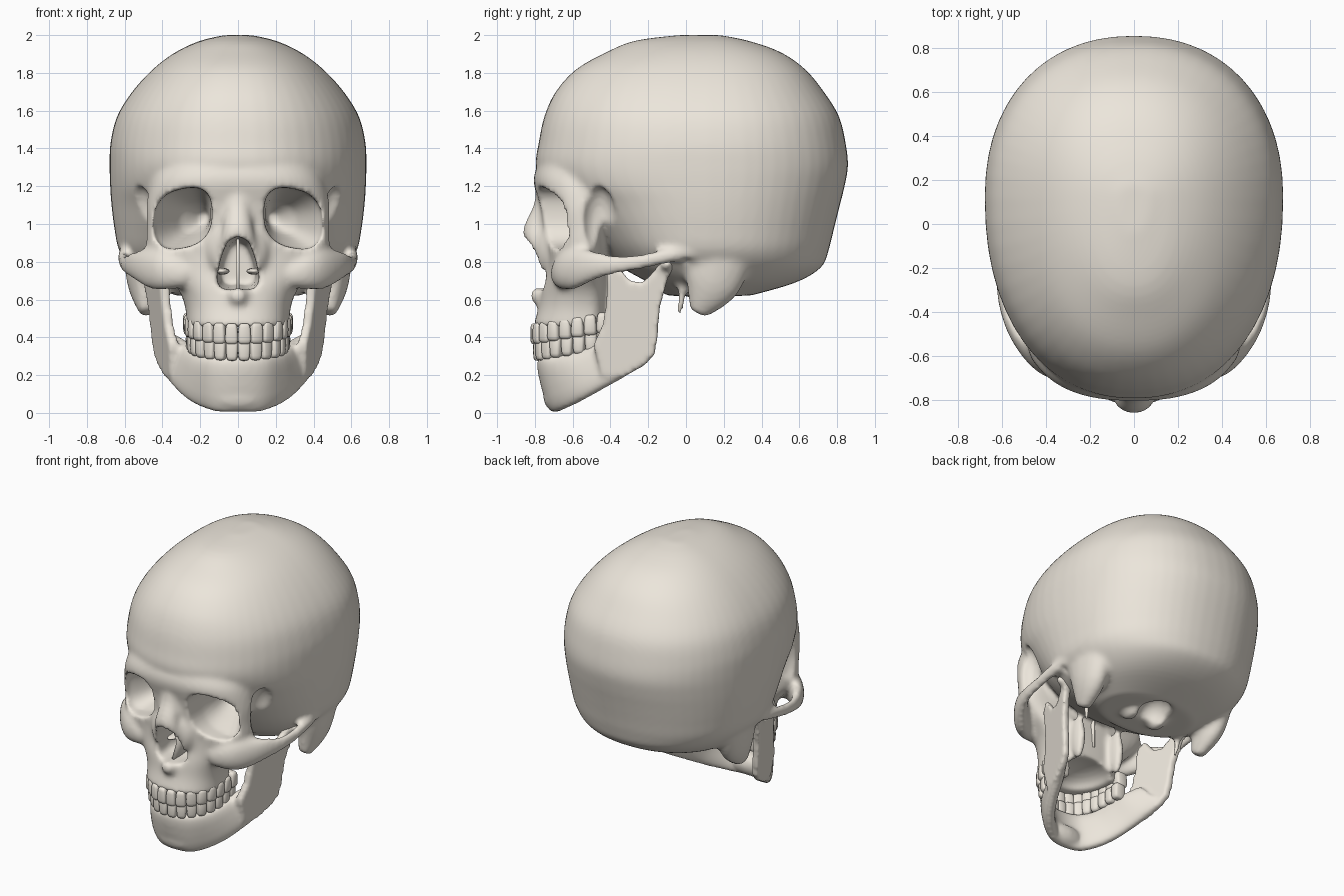
import bpy, bmesh, math
from mathutils import Vector, Matrix

if "Cube" in bpy.data.objects:
    bpy.data.objects.remove(bpy.data.objects["Cube"])

bone = bpy.data.materials.new("bone")
bone.diffuse_color = (.84, .79, .71, 1)
bone.use_nodes = True
bone.node_tree.nodes["Principled BSDF"].inputs["Base Color"].default_value = bone.diffuse_color


def spline(rows, k=5):
    """Catmull-Rom interpolation of rows of numbers."""
    p = [rows[0]] + list(rows) + [rows[-1]]
    out = []
    for i in range(1, len(p) - 2):
        for j in range(k):
            t = j / k
            out.append([0.5 * (2 * b + (c - a) * t + (2 * a - 5 * b + 4 * c - d) * t * t
                               + (3 * b - a - 3 * c + d) * t ** 3)
                        for a, b, c, d in zip(*p[i - 1:i + 3])])
    return out + [list(rows[-1])]


def sup(t, n):
    """Point on a unit superellipse."""
    c, s = math.cos(t), math.sin(t)
    return (math.copysign(abs(c) ** (2 / n), c), math.copysign(abs(s) ** (2 / n), s))


def circle(n, count):
    return [sup(2 * math.pi * i / count, n) for i in range(count)]


def loft(bm, rings):
    vs = [[bm.verts.new(p) for p in r] for r in rings]
    m = len(vs[0])
    for a, b in zip(vs, vs[1:]):
        for i in range(m):
            bm.faces.new((a[i], a[(i + 1) % m], b[(i + 1) % m], b[i]))
    bm.faces.new(vs[0])
    bm.faces.new(vs[-1][::-1])


def egg_loft(bm, rows, yc, n):
    """Stack of egg-shaped level rings: z, front y, back y, half width."""
    loft(bm, [[(w * c, yc + (yb - yc if s > 0 else yc - yf) * s, z) for c, s in circle(n, 56)]
              for z, yf, yb, w in spline(rows)])


def tube(bm, rows, side=1, ref=(0, 0, 1)):
    """Swept ellipse: x, y, z, radius across, radius along ref."""
    rows = spline([(side * r[0],) + tuple(r[1:]) for r in rows])
    rings = []
    for i, r in enumerate(rows):
        t = Vector(rows[min(i + 1, len(rows) - 1)][:3]) - Vector(rows[max(i - 1, 0)][:3])
        a = t.cross(Vector(ref)).normalized()
        b = a.cross(t).normalized()
        rings.append([Vector(r[:3]) + a * r[3] * c + b * r[4] * s for c, s in circle(2, 16)])
    loft(bm, rings)


def blob(bm, c, r, side=1):
    bmesh.ops.create_uvsphere(bm, u_segments=24, v_segments=14, radius=1,
                              matrix=Matrix.Translation((side * c[0], c[1], c[2])) @ Matrix.Diagonal((*r, 1)))


def finish(bm, name):
    bmesh.ops.recalc_face_normals(bm, faces=bm.faces)
    for f in bm.faces:
        f.smooth = True
    me = bpy.data.meshes.new(name)
    bm.to_mesh(me)
    bm.free()
    me.materials.append(bone)
    ob = bpy.data.objects.new(name, me)
    bpy.context.collection.objects.link(ob)
    return ob


def fuse(ob, size):
    m = ob.modifiers.new("fuse", 'REMESH')
    m.mode, m.voxel_size, m.use_smooth_shade = 'VOXEL', size, True


def soften(ob, n):
    m = ob.modifiers.new("soften", 'SMOOTH')
    m.factor, m.iterations = 0.5, n


# Braincase
bm = bmesh.new()
egg_loft(bm, [(2.0, -.04, .18, .07), (1.97, -.27, .33, .2), (1.91, -.42, .5, .33), (1.82, -.58, .63, .45),
              (1.7, -.69, .73, .56), (1.57, -.75, .81, .64), (1.43, -.78, .845, .675),
              (1.31, -.795, .858, .68), (1.2, -.745, .84, .677), (1.1, -.63, .815, .67), (.98, -.53, .785, .655),
              (.86, -.43, .755, .63), (.77, -.34, .715, .565), (.69, -.2, .58, .47),
              (.62, -.1, .34, .33)], .12, 2.2)
# Face block: brow, orbit rims, upper jaw
egg_loft(bm, [(1.46, -.735, -.3, .33), (1.34, -.775, -.3, .39), (1.23, -.807, -.3, .455), (1.1, -.775, -.36, .485),
              (.98, -.755, -.41, .485), (.86, -.735, -.43, .48), (.76, -.74, -.42, .41), (.66, -.765, -.41, .32),
              (.56, -.78, -.41, .28), (.455, -.81, -.42, .272)], -.52, 2.4)
# Nose bridge, nose rim and spine
tube(bm, [(0, -.74, 1.18, .07, .05), (0, -.755, 1.07, .07, .06), (0, -.8, .95, .085, .065),
          (0, -.78, .87, .11, .05)], ref=(0, -1, 0))
blob(bm, (0, -.72, .86), (.17, .09, .17))
blob(bm, (0, -.75, .62), (.06, .075, .06))
for s in (1, -1):
    # Cheekbone and arch
    tube(bm, [(.27, -.66, .73, .06, .07), (.37, -.645, .75, .06, .1), (.45, -.59, .765, .055, .11),
              (.535, -.49, .78, .04, .08), (.59, -.37, .785, .026, .05), (.605, -.24, .8, .026, .042),
              (.605, -.1, .83, .03, .04), (.58, .06, .86, .04, .05)], s)
    # Mastoid, styloid spike, pterygoid plate, occipital condyle
    tube(bm, [(.5, .17, .87, .11, .2), (.5, .135, .68, .085, .15), (.48, .06, .53, .04, .05)], s, (0, 1, 0))
    tube(bm, [(.4, .0, .76, .04, .04), (.385, -.02, .64, .025, .025), (.37, -.035, .52, .018, .018)], s, (0, 1, 0))
    blob(bm, (.16, -.37, .62), (.035, .06, .16), s)
    blob(bm, (.11, .1, .62), (.045, .08, .05), s)
skull = finish(bm, "cranium")

# Cutters: orbits, ear canals, temple hollows, nasal opening, palate, foramen
bm = bmesh.new()
for s in (1, -1):
    loft(bm, [[(s * (cx + .158 * k * c), y, 1.03 + k * (.16 * d - .03 * c)) for c, d in circle(2.6, 32)]
              for y, k, cx in ((-1, 1, .294), (-.6, .97, .291), (-.5, .75, .265), (-.38, .5, .23), (-.29, .18, .18))])
    blob(bm, (.62, -.0, .79), (.06, .03, .035), s)
    blob(bm, (.515, -.46, 1.02), (.09, .09, .18), s)
half = [(.0, .935), (.055, .91), (.09, .82), (.112, .72), (.1, .665), (.045, .65)]
pear = half + [(0, .66)] + [(-x, z) for x, z in half[:0:-1]]
loft(bm, [[(x * k, y, .78 + (z - .78) * k) for x, z in pear] for y, k in ((-1, 1), (-.65, 1), (-.45, .8))])
blob(bm, (0, -.5, .44), (.18, .23, .1))
blob(bm, (0, .2, .6), (.1, .13, .12))
cutter = finish(bm, "cutter")
cutter.hide_render = True
cutter.display_type = 'WIRE'

fuse(skull, .016)
cut = skull.modifiers.new("openings", 'BOOLEAN')
cut.operation, cut.object, cut.solver = 'DIFFERENCE', cutter, 'EXACT'
fuse(skull, .015)
soften(skull, 6)

# Nasal septum and side conchae
bm = bmesh.new()
loft(bm, [[(x, y, z) for y, z in ((-.74, .65), (-.68, .76), (-.74, .9), (-.4, .95), (-.4, .62))] for x in (-.008, .008)])
for s in (1, -1):
    blob(bm, (.085, -.56, .75), (.04, .1, .018), s)
finish(bm, "nasal_septum")

# Lower jaw body: swept section between a tooth-side line and a bottom line
bm = bmesh.new()
rows = [(0, -.765, .3, 0, -.69, .003, .042), (.13, -.73, .3, .12, -.665, .008, .042),
        (.2, -.64, .31, .235, -.565, .055, .042), (.24, -.53, .34, .315, -.45, .12, .042),
        (.275, -.43, .38, .37, -.33, .19, .042), (.34, -.34, .42, .405, -.22, .27, .03)]
rows = spline([(-r[0], r[1], r[2], -r[3], *r[4:]) for r in rows[:0:-1]] + rows)
mids = [(Vector(r[:3]) + Vector(r[3:6])) / 2 for r in rows]
rings = []
for i, r in enumerate(rows):
    t = mids[min(i + 1, len(mids) - 1)] - mids[max(i - 1, 0)]
    up = (Vector(r[:3]) - Vector(r[3:6])) / 2
    out = t.cross(up).normalized()
    rings.append([mids[i] + out * r[6] * c + up * d for c, d in circle(2.8, 20)])
loft(bm, rings)
blob(bm, (0, -.695, .085), (.14, .06, .075))
# Ramus plates with coronoid and condyle
ramus = [(-.45, .2), (-.34, .185), (-.22, .25), (-.165, .31), (-.148, .42), (-.14, .55), (-.1, .7), (-.06, .79),
         (-.12, .82), (-.17, .75), (-.23, .69), (-.3, .7), (-.37, .79), (-.42, .74), (-.42, .6),
         (-.44, .47), (-.49, .36)]
for s in (1, -1):
    loft(bm, [[(s * (.387 + .09 * (z - .3) + .28 * (y + .3) + o), y, z) for y, z in ramus] for o in (-.026, .026)])
    blob(bm, (.48, -.1, .785), (.085, .04, .04), s)
jaw = finish(bm, "mandible")
fuse(jaw, .013)
soften(jaw, 10)


# Teeth: rounded blocks spaced evenly round each dental arch
def teeth(name, a, front, dz):
    bm = bmesh.new()
    yc = -.44
    curve = [sup(math.pi / 2 * (1 - i / 400), 2.3) for i in range(401)]
    arc = [Vector((a * c, yc + (front - yc) * d, 0)) for c, d in curve]
    length = [0]
    for p, q in zip(arc, arc[1:]):
        length.append(length[-1] + (q - p).length)
    step = length[-1] / 7.5
    for k in range(8):
        i = min(range(401), key=lambda j: abs(length[j] - (k + .5) * step))
        t = (arc[min(i + 3, 400)] - arc[max(i - 3, 0)]).normalized()
        depth = .03 if k < 3 else .042
        z0 = .375 + .16 * (arc[i].y + .8) + dz
        for s in (1, -1):
            new = bmesh.ops.create_uvsphere(bm, u_segments=16, v_segments=10, radius=1)['verts']
            for v in new:
                p = [math.copysign(abs(c) ** .5, c) for c in v.co]
                root = 1.03 - .1 * p[2] * (1 if dz > 0 else -1)
                q = arc[i] + t * p[0] * step * .5 * root + Vector((t.y, -t.x, 0)) * p[1] * depth
                v.co = (s * q.x, q.y, z0 + p[2] * .056)
    finish(bm, name)


teeth("upper_teeth", .25, -.795, .043)
teeth("lower_teeth", .235, -.78, -.047)
